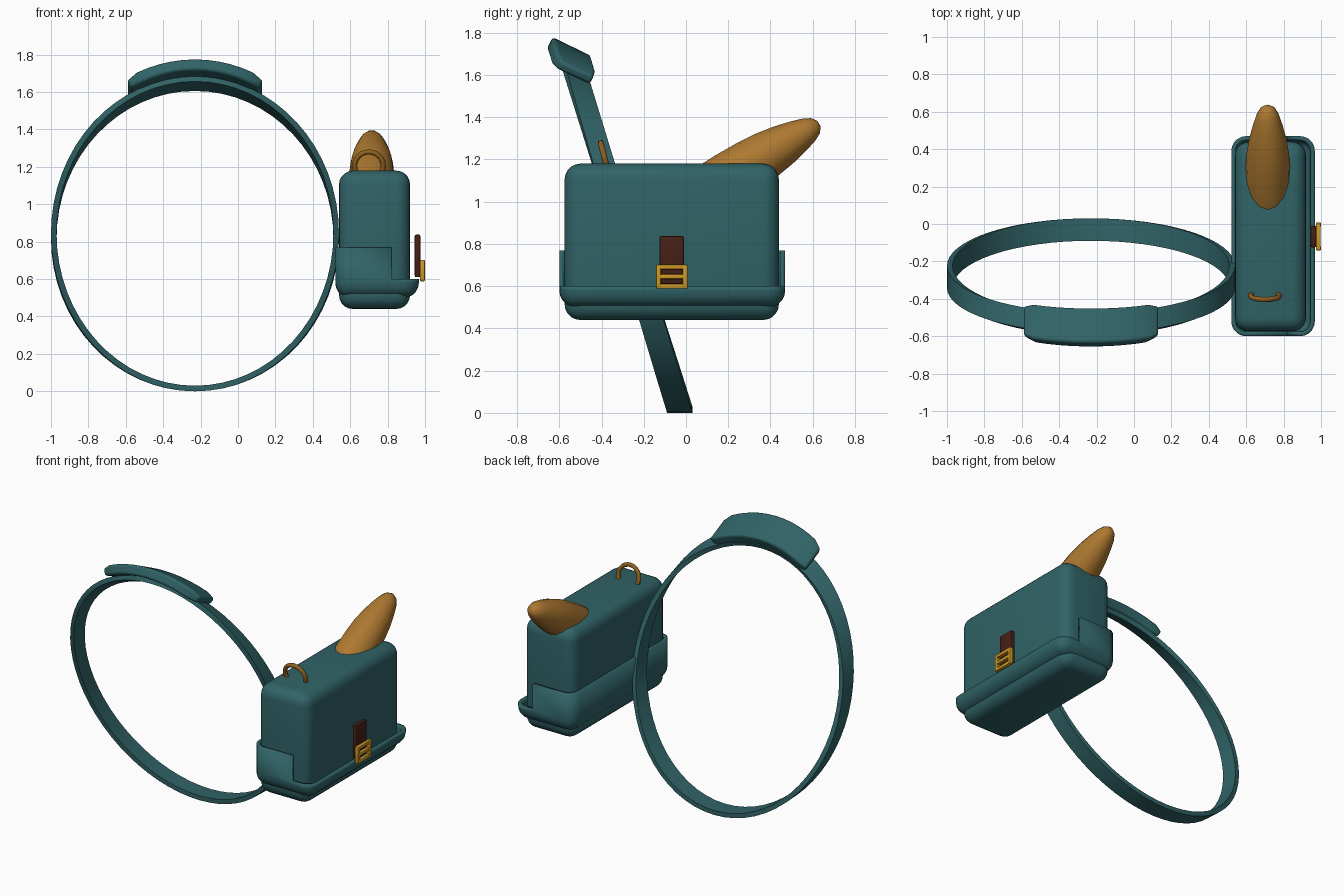
import bpy, bmesh
from math import sin, cos, radians, pi
from mathutils import Vector, Matrix

if "Cube" in bpy.data.objects:
    bpy.data.objects.remove(bpy.data.objects["Cube"])


def material(name, rgb):
    m = bpy.data.materials.new(name)
    m.diffuse_color = (*rgb, 1)
    m.use_nodes = True
    m.node_tree.nodes["Principled BSDF"].inputs["Base Color"].default_value = m.diffuse_color
    return m


TEAL = material("teal_cloth", (0.03, 0.125, 0.135))
CRUST = material("crust", (0.42, 0.19, 0.03))
BRASS = material("brass", (0.62, 0.32, 0.02))
BRONZE = material("bronze", (0.27, 0.12, 0.015))
LEATHER = material("dark_leather", (0.06, 0.014, 0.008))


def finish(name, bm, mat, angle=40):
    bmesh.ops.recalc_face_normals(bm, faces=bm.faces[:])
    me = bpy.data.meshes.new(name)
    bm.to_mesh(me)
    bm.free()
    ob = bpy.data.objects.new(name, me)
    bpy.context.collection.objects.link(ob)
    me.materials.append(mat)
    bpy.ops.object.select_all(action='DESELECT')
    ob.select_set(True)
    bpy.context.view_layer.objects.active = ob
    bpy.ops.object.shade_smooth_by_angle(angle=radians(angle))
    return ob


def add_box(bm, lo, hi, r=0, seg=4):
    lo, hi = Vector(lo), Vector(hi)
    mat = Matrix.Translation((lo + hi) / 2) @ Matrix.Diagonal((*(hi - lo), 1))
    vs = bmesh.ops.create_cube(bm, size=1, matrix=mat)["verts"]
    if r:
        es = list({e for v in vs for e in v.link_edges})
        bmesh.ops.bevel(bm, geom=es, offset=r, segments=seg, profile=0.5, affect='EDGES')


def sweep(name, sections, mat, closed=False, angle=40):
    """Skin a list of equal-length cross-sections."""
    bm = bmesh.new()
    rings = [[bm.verts.new(p) for p in s] for s in sections]
    n = len(rings[0])
    for a, b in zip(rings, rings[1:] + rings[:1] if closed else rings[1:]):
        for i in range(n):
            j = (i + 1) % n
            bm.faces.new((a[i], a[j], b[j], b[i]))
    if not closed:
        bm.faces.new(rings[0])
        bm.faces.new(rings[-1])
    return finish(name, bm, mat, angle)


def loop_section(th, rx, rz, width, thick):
    """Rectangle across the tilted shoulder loop at angle th from the top."""
    z = 0.83 + rz * cos(th)
    c = Vector((-0.23 + rx * sin(th), -0.025 - 0.31 * z, z))
    a = 0.45 * max(0, z - 0.02) / 1.66
    w = Vector((0, cos(a), -sin(a))) * width / 2
    t = Vector((sin(th), cos(th) * sin(a), cos(th) * cos(a))) * thick / 2
    return [c - w - t, c + w - t, c + w + t, c - w + t]


# bag body
bm = bmesh.new()
add_box(bm, (0.54, -0.575, 0.44), (0.92, 0.44, 1.18), 0.075, 5)
finish("bag_body", bm, TEAL)

# stepped outer tray: tall at the back, low lip at the front
bm = bmesh.new()
add_box(bm, (0.52, -0.6, 0.5), (0.967, 0.47, 1.0), 0.08, 5)
for co, no, cut in (((0, 0, 0.77), (0, 0, 1), True), ((0, 0, 0.6), (0, 0, 1), False),
                    ((0.82, 0, 0), (1, 0, 0), False)):
    bmesh.ops.bisect_plane(bm, geom=bm.verts[:] + bm.edges[:] + bm.faces[:],
                           plane_co=co, plane_no=no, clear_outer=cut)
bmesh.ops.delete(bm, geom=[f for f in bm.faces if f.calc_center_median().z > 0.6
                           and f.calc_center_median().x > 0.82], context='FACES')
tray = finish("bag_tray", bm, TEAL)
mod = tray.modifiers.new("wall", 'SOLIDIFY')
mod.thickness = 0.024
mod.offset = -1

# shoulder strap and its pad
sweep("shoulder_strap", [loop_section(2 * pi * i / 64, 0.755, 0.815, 0.12, 0.03)
                         for i in range(64)], TEAL, closed=True)
pad_parts = []
for i in range(13):
    end = i in (0, 12)
    pad_parts.append(loop_section(radians(-27 + 4.5 * i), 0.78, 0.875,
                                  0.17 if end else 0.205, 0.045 if end else 0.065))
pad = sweep("shoulder_pad", pad_parts, TEAL)
mod = pad.modifiers.new("soft_edges", 'BEVEL')
mod.width = 0.015
mod.segments = 3
mod.limit_method = 'ANGLE'
mod.angle_limit = radians(40)

# loaf sticking out of the top
axis = Vector((0, -0.86, -0.51)).normalized()
up = Vector((0, -axis.z, axis.y)) * -1
tip = Vector((0.715, 0.63, 1.37))
profile = [(0, 0.015), (0.02, 0.042), (0.06, 0.062), (0.12, 0.08), (0.2, 0.099), (0.29, 0.113),
           (0.38, 0.119), (0.5, 0.121), (0.6, 0.118), (0.68, 0.1), (0.74, 0.06), (0.76, 0.02)]
sweep("loaf", [[tip + axis * t + Vector((r * cos(a), 0, 0)) + up * r * sin(a)
                for a in (2 * pi * k / 16 for k in range(16))] for t, r in profile], CRUST, angle=60)

# tilted carry ring on the lid
rot = Matrix.Rotation(radians(14), 3, 'X')
sweep("carry_ring", [[Vector((0.70, -0.385, 1.205)) + rot @ Vector((
    (0.077 + 0.014 * cos(b)) * cos(a), 0.014 * sin(b), (0.077 + 0.014 * cos(b)) * sin(a)))
    for b in (2 * pi * k / 8 for k in range(8))]
    for a in (2 * pi * i / 24 for i in range(24))], BRONZE, closed=True, angle=60)

# closing tab
bm = bmesh.new()
add_box(bm, (0.945, -0.125, 0.61), (0.975, -0.01, 0.838), 0.008, 2)
finish("closing_tab", bm, LEATHER)

# buckle: two uprights and three bars
bm = bmesh.new()
for y in (-0.142, -0.016):
    add_box(bm, (0.972, y, 0.588), (1.0, y + 0.024, 0.703), 0.007, 2)
for z in (0.588, 0.634, 0.68):
    add_box(bm, (0.974, -0.135, z), (0.998, 0.001, z + 0.023), 0.006, 2)
finish("buckle", bm, BRASS)
